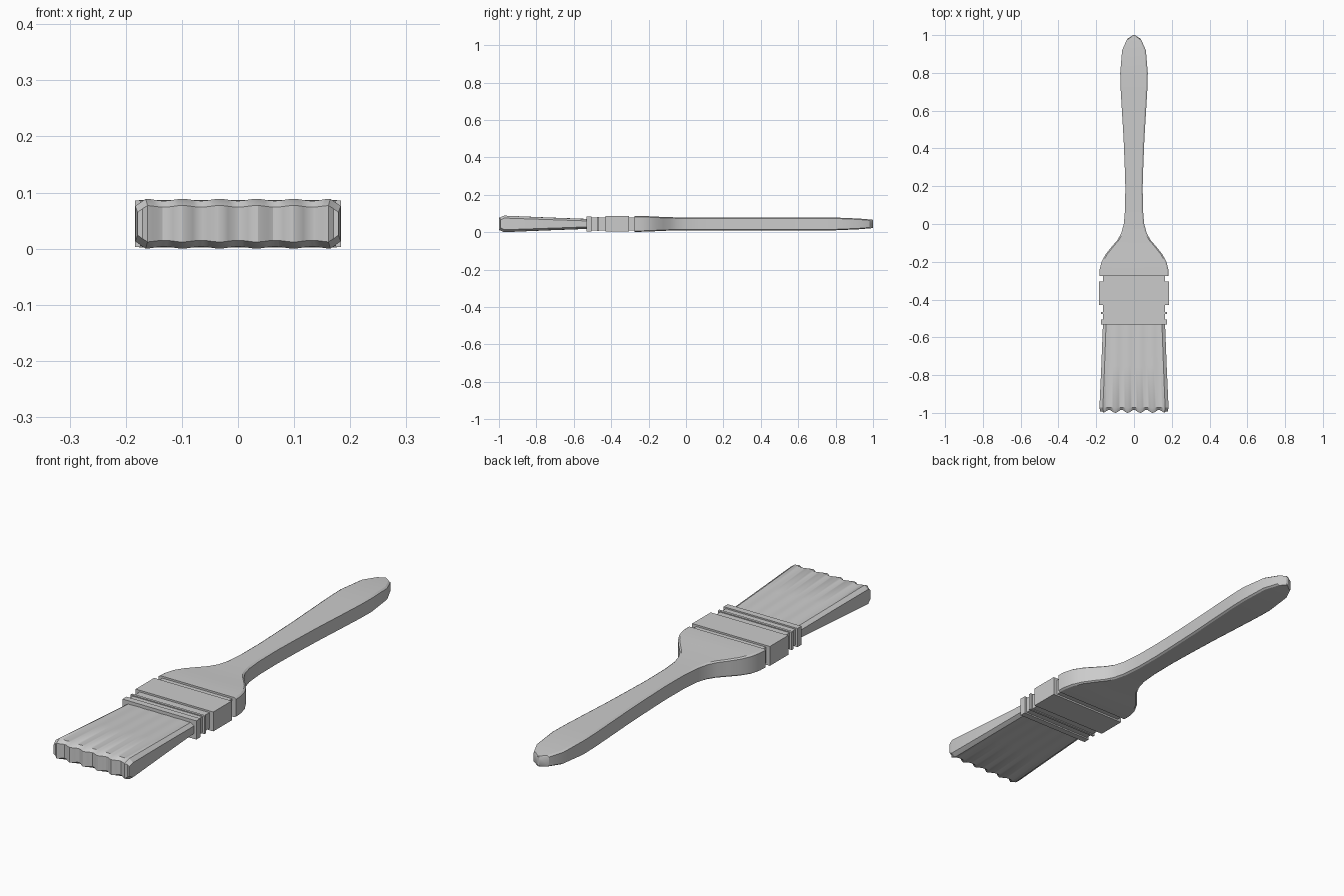
import bpy, bmesh, math

if "Cube" in bpy.data.objects:
    bpy.data.objects.remove(bpy.data.objects["Cube"])

ZC = 0.0445  # mid height of the brush


def loft(name, rings, angle=30):
    """Skin closed rings; each ring is a top row then the bottom row reversed."""
    bm = bmesh.new()
    rows = [[bm.verts.new(p) for p in r] for r in rings]
    n = len(rows[0])
    for a, b in zip(rows, rows[1:]):
        for i in range(n):
            j = (i + 1) % n
            bm.faces.new((a[i], a[j], b[j], b[i]))
    for r in (rows[0], rows[-1]):
        for i in range(n // 2 - 1):
            bm.faces.new((r[i], r[i + 1], r[n - 2 - i], r[n - 1 - i]))
    bmesh.ops.recalc_face_normals(bm, faces=bm.faces)
    me = bpy.data.meshes.new(name)
    bm.to_mesh(me)
    bm.free()
    ob = bpy.data.objects.new(name, me)
    bpy.context.collection.objects.link(ob)
    bpy.ops.object.select_all(action='DESELECT')
    ob.select_set(True)
    bpy.context.view_layer.objects.active = ob
    bpy.ops.object.shade_smooth_by_angle(angle=math.radians(angle))
    return ob


def slab(name, y0, y1, w, h):
    bpy.ops.mesh.primitive_cube_add(size=1, location=(0, (y0 + y1) / 2, ZC))
    ob = bpy.context.object
    ob.name = name
    ob.scale = (2 * w, y1 - y0, 2 * h)
    return ob


# Handle: (y, half width, half thickness) stations with a thin chamfered edge
stations = [
    (-0.275, 0.184, 0.042), (-0.24, 0.182, 0.042), (-0.20, 0.172, 0.041),
    (-0.16, 0.150, 0.039), (-0.12, 0.118, 0.037), (-0.085, 0.088, 0.036),
    (-0.05, 0.068, 0.035), (0.0, 0.054, 0.034), (0.08, 0.047, 0.034),
    (0.20, 0.046, 0.034), (0.30, 0.049, 0.034), (0.45, 0.055, 0.034),
    (0.60, 0.064, 0.034), (0.72, 0.071, 0.034), (0.80, 0.073, 0.034),
    (0.92, 0.063, 0.029), (0.98, 0.036, 0.024), (1.0, 0.004, 0.022)]
rings = []
for y, w, h in stations:
    c = min(0.008, w * 0.4)
    half = [(-w, h - 0.005), (-w + c, h), (0, h), (w - c, h), (w, h - 0.005)]
    rings.append([(x, y, ZC + z) for x, z in half]
                 + [(x, y, ZC - z) for x, z in reversed(half)])
loft("handle", rings)

# Ferrule: recessed core with raised bands
slab("ferrule_core", -0.525, -0.265, 0.165, 0.034)
for name, y0, y1, w, h in [
        ("ferrule_wide_band", -0.43, -0.305, 0.184, 0.0415),
        ("ferrule_thin_ring", -0.477, -0.466, 0.175, 0.038),
        ("ferrule_front_ring", -0.532, -0.505, 0.175, 0.040)]:
    slab(name, y0, y1, w, h)

# Bristles: flaring block with scalloped faces and a chamfered wavy tip
N = 40
ts = [-1 + 2 * i / N for i in range(N + 1)]
rings = []
for y, w, h, amp, ywave in [
        (-0.52, 0.164, 0.026, 0.0005, 0), (-0.75, 0.173, 0.0335, 0.0015, 0),
        (-0.972, 0.183, 0.0425, 0.0018, 0), (-0.992, 0.179, 0.031, 0.0015, 0.008)]:
    top, bottom = [], []
    for t in ts:
        wave = -math.cos(2 * math.pi * t * w / 0.066)
        corner = max(0, (abs(t) - 0.9) / 0.1) * 0.011
        z = h + amp * wave - corner
        yy = y - ywave * wave * (1 if abs(t) < 0.95 else 0)
        top.append((t * w, yy, ZC + z))
        bottom.append((t * w, yy, ZC - z))
    rings.append(top + bottom[::-1])
loft("bristles", rings)
